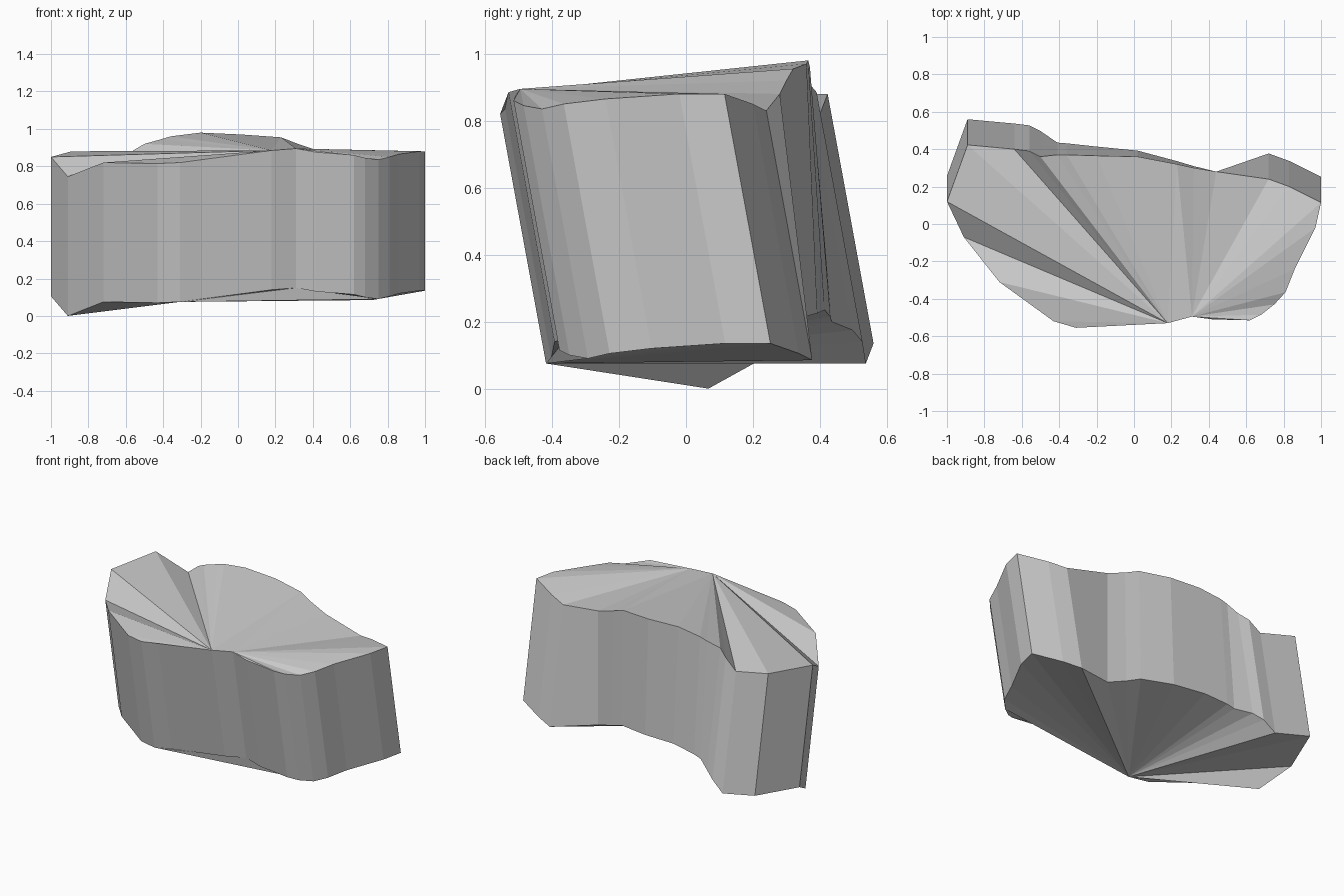
import bpy
import bmesh

cube = bpy.data.objects.get("Cube")
if cube:
    bpy.data.objects.remove(cube, do_unlink=True)

HEIGHT = 0.745   # vertical distance between upper and lower rims
LEAN = 0.137     # forward lean of the walls

# Upper rim, counter-clockwise: front edge, then back edge
front_rim = [
    (-1, .12, .855), (-.91, -.07, .75), (-.72, -.31, .825), (-.43, -.52, .82),
    (-.31, -.555, .825), (-.2, -.54, .84), (.18, -.53, .89), (.31, -.495, .9),
    (.42, -.51, .88), (.62, -.515, .865), (.68, -.485, .85), (.75, -.43, .84),
    (.81, -.365, .855), (.86, -.24, .87), (.97, -.02, .885), (1, .115, .885),
]
back_rim = [
    (.83, .2, .855), (.72, .24, .835), (.44, .28, .885), (.32, .3, .925),
    (.23, .32, .96), (.02, .36, .975), (-.2, .365, .985), (-.36, .37, .965),
    (-.41, .37, .95), (-.5, .36, .925), (-.56, .39, .89), (-.64, .4, .825),
    (-.89, .423, .885),
]
rim = front_rim + back_rim
count = len(rim)


def wall_lean(x, y):
    """The hollow in the back stands more upright than the other walls."""
    if y > .27 and -.45 < x < .45:
        return .065 * (.44 - x) / .85
    return LEAN


def fan(bm, ring, hub, path, flip=False):
    """Fill a cap section with triangles spreading from one rim corner."""
    for a, b in zip(path, path[1:]):
        if hub in (a, b):
            continue
        corners = [ring[hub], ring[a], ring[b]]
        bm.faces.new(corners[::-1] if flip else corners)


def nearest(x, edge, offset=0):
    """Index of the rim corner closest to a given x."""
    return offset + min(range(len(edge)), key=lambda i: abs(edge[i][0] - x))


bm = bmesh.new()
upper = [bm.verts.new(p) for p in rim]
lower = [bm.verts.new((x, y + wall_lean(x, y), z - HEIGHT)) for x, y, z in rim]

# Leaning side walls
for i in range(count):
    j = (i + 1) % count
    bm.faces.new((lower[i], lower[j], upper[j], upper[i]))

# Upper cap: two fans meeting along a crease across the middle
mid = nearest(.18, front_rim)
notch = nearest(.31, front_rim)
ridge = nearest(.23, back_rim, len(front_rim))
fan(bm, upper, notch, list(range(notch, ridge + 1)) + [mid])
fan(bm, upper, mid, list(range(ridge, count)) + list(range(mid + 1)))

# Lower cap: one wide fan, and a small one under the front edge
keel = nearest(-.31, front_rim)
corner = nearest(.75, front_rim)
fan(bm, lower, keel, list(range(corner, count)) + list(range(keel + 1)), True)
fan(bm, lower, notch, list(range(notch, corner + 1)) + list(range(keel, notch + 1)), True)

mesh = bpy.data.meshes.new("rock_slab")
bm.to_mesh(mesh)
bm.free()

# Plain grey stone, flat shaded
stone = bpy.data.materials.new("light_grey_stone")
stone.use_nodes = True
grey = (.6, .6, .6, 1)
stone.diffuse_color = grey
stone.node_tree.nodes["Principled BSDF"].inputs["Base Color"].default_value = grey
mesh.materials.append(stone)

# Rest the lowest corner on the ground
lowest = min(v.co.z for v in mesh.vertices)
for v in mesh.vertices:
    v.co.z -= lowest

slab = bpy.data.objects.new("rock_slab", mesh)
bpy.context.collection.objects.link(slab)
